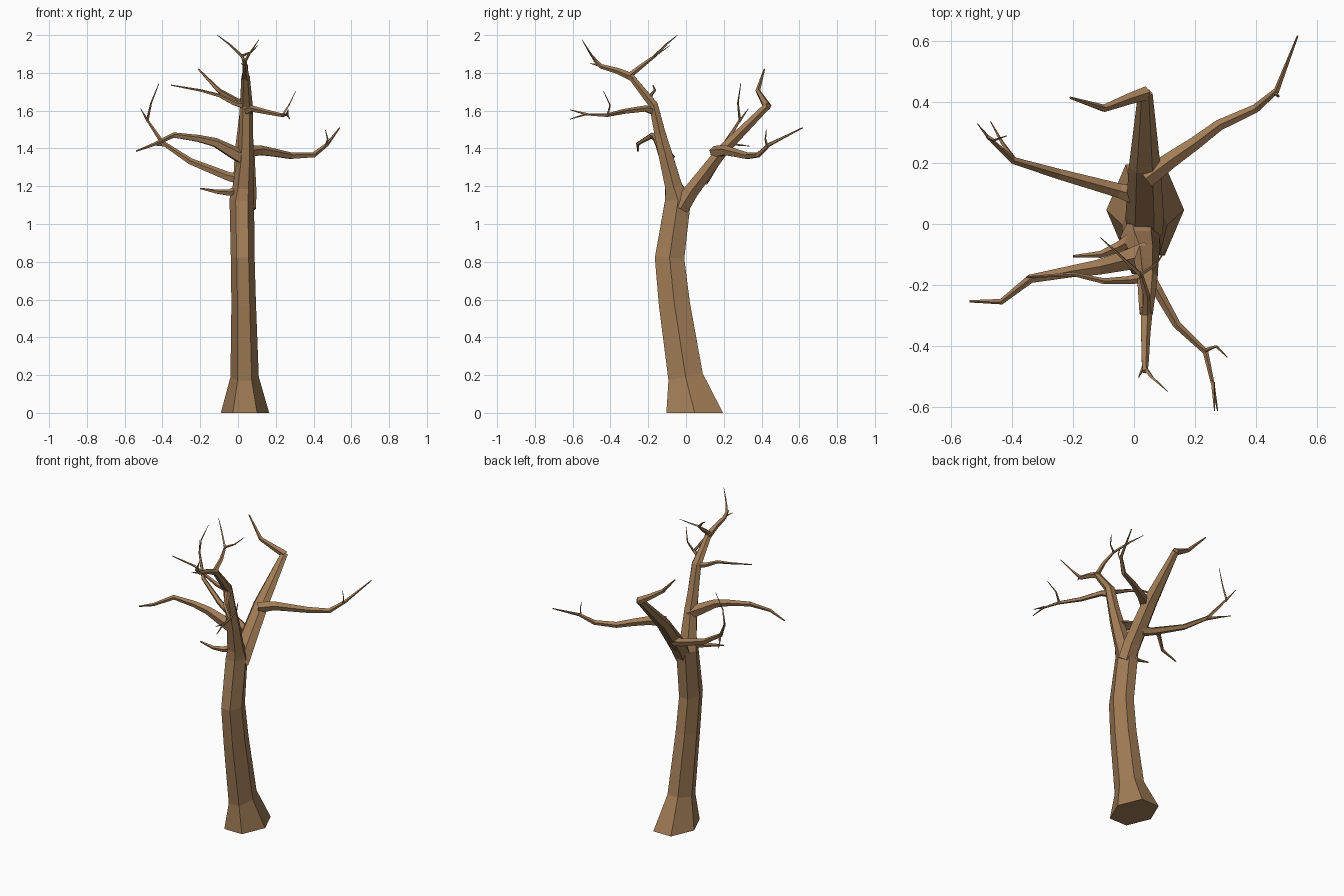
import bpy, bmesh, math
from mathutils import Vector

bark = bpy.data.materials.new("brown bark")
bark.diffuse_color = (0.36, 0.205, 0.095, 1)


def tube(name, pts, sides=5, ref=(1, 0, 0), flat_start=False):
    """Flat-faced tapered tube; each point is (x, y, z, r) or (x, y, z, ru, rv)."""
    P = [Vector(p[:3]) for p in pts]
    bm = bmesh.new()
    u = Vector(ref)
    rings = []
    for i, p in enumerate(pts):
        a = (P[i] - P[i - 1]).normalized() if i else Vector()
        b = (P[i + 1] - P[i]).normalized() if i < len(P) - 1 else Vector()
        t = (a + b).normalized()
        if flat_start and i == 0:
            t = Vector((0, 0, 1))
        u = (u - t * u.dot(t)).normalized()
        v = t.cross(u)
        ru, rv = p[3], p[-1]
        ring = []
        for k in range(sides):
            ang = 2 * math.pi * k / sides
            ring.append(bm.verts.new(P[i] + u * ru * math.cos(ang) + v * rv * math.sin(ang)))
        rings.append(ring)
    for r0, r1 in zip(rings, rings[1:]):
        for k in range(sides):
            n = (k + 1) % sides
            bm.faces.new((r0[k], r0[n], r1[n], r1[k]))
    bm.faces.new(rings[0][::-1])
    bm.faces.new(rings[-1])
    bmesh.ops.recalc_face_normals(bm, faces=bm.faces)
    me = bpy.data.meshes.new(name)
    bm.to_mesh(me)
    bm.free()
    me.materials.append(bark)
    ob = bpy.data.objects.new(name, me)
    bpy.context.collection.objects.link(ob)
    return ob


def twig(name, *pts, r=0.006):
    """Thin twig tapering from r to a point-like tip."""
    n = len(pts) - 1
    return tube(name, [(*p, r * (1 - i / n) + 0.0015) for i, p in enumerate(pts)], 4, (0.3, 0.4, 0.86))


UP = (0, 0, 1)

# Trunk running on into the front limb
tube("trunk_and_front_limb", [
    (0.037, 0.046, 0, 0.128, 0.173), (0.035, -0.002, 0.19, 0.075, 0.107),
    (0.03, -0.062, 0.58, 0.065, 0.095), (0.025, -0.087, 0.82, 0.063, 0.09),
    (0.02, -0.042, 1.13, 0.065, 0.08), (0.028, -0.066, 1.2, 0.056, 0.052),
    (0.04, -0.107, 1.36, 0.043, 0.043), (0.042, -0.138, 1.48, 0.038, 0.034),
    (0.044, -0.172, 1.63, 0.034, 0.027), (0.04, -0.295, 1.785, 0.022, 0.018)],
    6, flat_start=True)

# Rear limb and its bent end
tube("rear_limb", [
    (0.035, -0.03, 1.08, 0.06, 0.05), (0.035, 0.025, 1.17, 0.063, 0.046),
    (0.035, 0.19, 1.385, 0.052, 0.035), (0.037, 0.43, 1.625, 0.024, 0.021)], 6)
tube("rear_limb_end", [
    (0.042, 0.43, 1.62, 0.024), (-0.02, 0.41, 1.655, 0.019),
    (-0.10, 0.38, 1.705, 0.013), (-0.21, 0.415, 1.82, 0.004)], 5, UP)

# Crown of the front limb
tube("crown_front_branch", [
    (0.04, -0.28, 1.775, 0.022), (0.037, -0.36, 1.81, 0.017),
    (0.036, -0.45, 1.835, 0.013), (0.036, -0.485, 1.87, 0.009)])
twig("crown_front_twig", (0.036, -0.475, 1.86), (0.06, -0.505, 1.9), (0.11, -0.55, 1.975), r=0.008)
twig("crown_front_stub", (0.036, -0.46, 1.84), (0.015, -0.505, 1.85))
tube("crown_back_branch", [
    (0.04, -0.30, 1.785, 0.016), (0.04, -0.23, 1.84, 0.012), (0.02, -0.16, 1.893, 0.007)])
twig("crown_back_twig_left", (0.025, -0.17, 1.885), (-0.05, -0.1, 1.955), (-0.11, -0.045, 2.0), r=0.007)
twig("crown_back_twig_right", (0.02, -0.165, 1.89), (0.07, -0.135, 1.91), (0.105, -0.085, 1.945))

# Right branch on the rear limb
tube("rear_right_branch", [
    (0.04, 0.15, 1.38, 0.034), (0.12, 0.21, 1.388, 0.028), (0.20, 0.265, 1.375, 0.023),
    (0.28, 0.325, 1.36, 0.019), (0.40, 0.38, 1.365, 0.015), (0.47, 0.44, 1.42, 0.01),
    (0.538, 0.618, 1.51, 0.003)], 5, UP)
twig("rear_right_twig", (0.465, 0.43, 1.41), (0.475, 0.42, 1.45), (0.462, 0.425, 1.5))

# Left branch on the rear limb
tube("rear_left_branch", [
    (0.02, 0.09, 1.235, 0.034), (-0.05, 0.11, 1.25, 0.025), (-0.25, 0.165, 1.33, 0.018),
    (-0.40, 0.21, 1.43, 0.012), (-0.48, 0.285, 1.55, 0.006)], 5, UP)
twig("rear_left_twig_tip", (-0.475, 0.28, 1.54), (-0.515, 0.33, 1.61))
twig("rear_left_twig_up", (-0.48, 0.285, 1.55), (-0.46, 0.275, 1.64), (-0.418, 0.29, 1.745))
twig("rear_left_twig_back", (-0.39, 0.205, 1.42), (-0.435, 0.27, 1.42), (-0.472, 0.338, 1.412), r=0.009)

# Forward right branch on the front limb
tube("front_right_branch", [
    (0.04, -0.16, 1.595, 0.024), (0.075, -0.215, 1.61, 0.018), (0.14, -0.33, 1.595, 0.014),
    (0.235, -0.42, 1.575, 0.01), (0.26, -0.53, 1.58, 0.006), (0.275, -0.615, 1.555, 0.002)], 5, UP)
twig("front_right_twig_tip", (0.26, -0.52, 1.58), (0.265, -0.615, 1.605))
twig("front_right_twig_up", (0.235, -0.415, 1.575), (0.27, -0.402, 1.63), (0.307, -0.438, 1.705))

# Left branches on the front limb
tube("lower_left_branch", [
    (0.04, -0.10, 1.345, 0.044), (-0.02, -0.118, 1.375, 0.036), (-0.12, -0.143, 1.43, 0.026),
    (-0.21, -0.157, 1.452, 0.02), (-0.34, -0.18, 1.47, 0.015), (-0.435, -0.255, 1.425, 0.01),
    (-0.54, -0.254, 1.385, 0.004)], 5, UP)
tube("upper_left_branch", [
    (0.04, -0.175, 1.625, 0.02), (-0.02, -0.185, 1.64, 0.014), (-0.1, -0.188, 1.68, 0.01),
    (-0.2, -0.165, 1.707, 0.007), (-0.355, -0.175, 1.735, 0.003)], 5, UP)

# Short snag at the fork
tube("fork_snag", [
    (0.01, -0.04, 1.18, 0.026), (-0.05, -0.075, 1.165, 0.018),
    (-0.11, -0.1, 1.17, 0.012), (-0.2, -0.106, 1.188, 0.004)], 5, UP)
